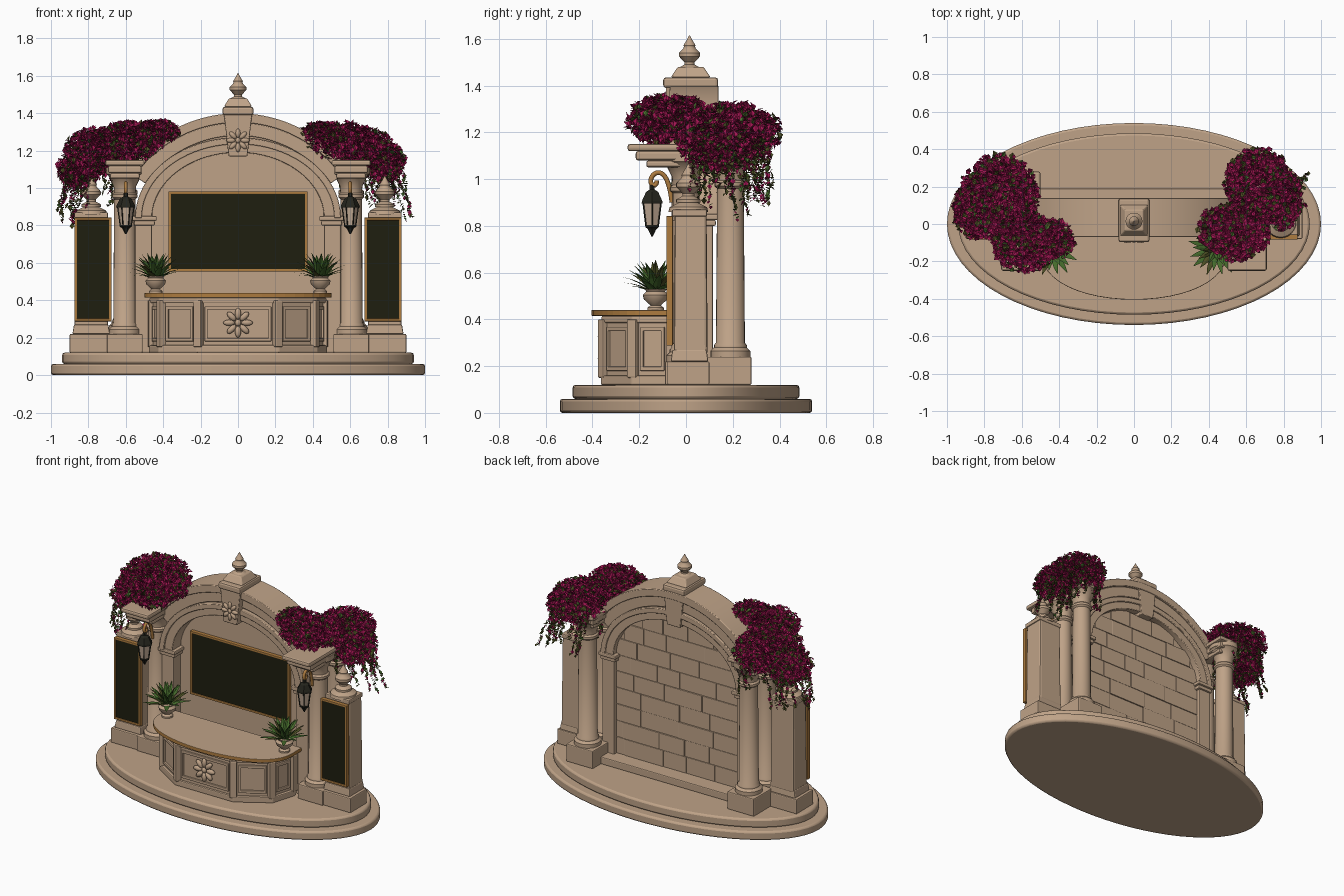
import bpy, bmesh, math, random
from mathutils import Vector, Matrix
random.seed(4)
if "Cube" in bpy.data.objects:
    bpy.data.objects.remove(bpy.data.objects["Cube"])

def material(name, *rgb):
    m = bpy.data.materials.new(name)
    m.use_nodes = True
    m.diffuse_color = (*rgb, 1)
    m.node_tree.nodes["Principled BSDF"].inputs["Base Color"].default_value = (*rgb, 1)
    return m

STONE = material("warm stone", .52, .365, .245)
GOLD = material("old gold", .42, .2, .05)
SCREEN = material("dark screen", .013, .013, .005)
PINK = material("magenta petals", .36, .008, .085)
OLIVE = material("olive vine", .075, .08, .018)
LEAF = material("leaf green", .06, .15, .025)
IRON = material("dark iron", .018, .018, .012)
GLASS = material("lantern glass", .56, .42, .31)

def finish(name, bm, mats, bevel=0, smooth=False):
    bmesh.ops.recalc_face_normals(bm, faces=bm.faces)
    me = bpy.data.meshes.new(name)
    bm.to_mesh(me)
    bm.free()
    for m in mats if isinstance(mats, (list, tuple)) else [mats]:
        me.materials.append(m)
    ob = bpy.data.objects.new(name, me)
    bpy.context.collection.objects.link(ob)
    if bevel:
        mod = ob.modifiers.new("Bevel", "BEVEL")
        mod.width, mod.segments, mod.limit_method = bevel, 2, "ANGLE"
    if smooth:
        bpy.ops.object.select_all(action="DESELECT")
        ob.select_set(True)
        bpy.context.view_layer.objects.active = ob
        bpy.ops.object.shade_smooth_by_angle(angle=math.radians(40))
    return ob

def box(name, x, y, z, size, mat=STONE, bevel=.006, taper=1, turn=0):
    """Box from its centre in x and y, its bottom z and its size."""
    bm = bmesh.new()
    bmesh.ops.create_cube(bm, size=1)
    for v in bm.verts:
        k = taper if v.co.z > 0 else 1
        v.co = Vector((v.co.x * size[0] * k, v.co.y * size[1] * k, (v.co.z + .5) * size[2]))
    bm.transform(Matrix.Translation((x, y, z)) @ Matrix.Rotation(turn, 4, "Z"))
    return finish(name, bm, mat, bevel)

def lathe(name, x, y, z, profile, mat=STONE, sides=24):
    """Turned part from (radius, height) pairs."""
    bm = bmesh.new()
    rings = [[bm.verts.new((x + r * math.cos(math.tau * i / sides), y + r * math.sin(math.tau * i / sides), z + h))
              for i in range(sides)] for r, h in profile]
    for a, b in zip(rings, rings[1:]):
        for i in range(sides):
            bm.faces.new((a[i], a[i - 1], b[i - 1], b[i]))
    bm.faces.new(rings[0])
    bm.faces.new(rings[-1])
    return finish(name, bm, mat, smooth=sides > 8)

def slab(name, points, z0, z1, mats=STONE, bevel=.006, smooth=False):
    """Outline in plan, raised from z0 to z1; the sides take the last material."""
    bm = bmesh.new()
    face = bm.faces.new([bm.verts.new((x, y, z0)) for x, y in points])
    up = bmesh.ops.extrude_face_region(bm, geom=[face])["geom"]
    bmesh.ops.translate(bm, vec=(0, 0, z1 - z0), verts=[g for g in up if isinstance(g, bmesh.types.BMVert)])
    bm.normal_update()
    if isinstance(mats, list):
        for f in bm.faces:
            f.material_index = int(abs(f.normal.z) < .5)
    return finish(name, bm, mats, bevel, smooth)

def band(name, outer, inner, y0, y1, mat=STONE):
    """Solid strip between two matching lines of (x, z) points."""
    bm = bmesh.new()
    rows = [[bm.verts.new(c) for c in ((a[0], y0, a[1]), (b[0], y0, b[1]), (b[0], y1, b[1]), (a[0], y1, a[1]))]
            for a, b in zip(outer, inner)]
    for p, q in zip(rows, rows[1:]):
        for i in range(4):
            bm.faces.new((p[i - 1], p[i], q[i], q[i - 1]))
    bm.faces.new(rows[0])
    bm.faces.new(rows[-1])
    return finish(name, bm, mat, .004, True)

def arc(a, b, cz, spread, n=40):
    angles = [spread * (2 * i / n - 1) for i in range(n + 1)]
    return [(a * math.sin(t), cz + b * math.cos(t)) for t in angles]

def ellipse(a, b, n=64):
    return [(a * math.cos(math.tau * i / n), b * math.sin(math.tau * i / n)) for i in range(n)]

def rosette(name, y, z, r):
    bm = bmesh.new()
    for i in range(9):
        t = math.tau * i / 8
        k = 0 if i == 8 else .62 * r
        m = (Matrix.Translation((k * math.sin(t), y, z + k * math.cos(t))) @ Matrix.Rotation(t, 4, "Y")
             @ Matrix.Diagonal((r * .22, r * .2, r * (.25 if i == 8 else .4), 1)))
        bmesh.ops.create_uvsphere(bm, u_segments=10, v_segments=6, radius=1, matrix=m)
    finish(name, bm, STONE, smooth=True)

def framed_screen(name, x, y, z, w, h):
    box(name, x, y, z, (w, .016, h), SCREEN, 0)
    for s in (-1, 1):
        box(name + "_frame_side", x + s * w / 2, y, z, (.014, .028, h), GOLD, .003)
        box(name + "_frame_rail", x, y, z + h * (s + 1) / 2 - .007, (w + .014, .028, .014), GOLD, .003)

# Stepped oval base
slab("base_step_lower", ellipse(1, .54), 0, .06, bevel=.012, smooth=True)
slab("base_step_upper", ellipse(.94, .485), .06, .12, bevel=.012, smooth=True)
box("wall_plinth", 0, .09, .12, (1.1, .2, .05))

# Arched wall, mouldings and rear masonry
opening = arc(.46, .35, .84, math.pi / 2)
band("spandrel", [(x, .67 + math.sqrt(.5 - x * x)) for x, z in opening], opening, -.03, .11)
band("back_wall", opening, [(x, .12) for x, z in opening], .04, .08)
band("inner_archivolt", arc(.54, .42, .84, math.pi / 2), opening, -.05, .125)
band("inner_archivolt_rim", arc(.55, .43, .84, math.pi / 2), arc(.515, .395, .84, math.pi / 2), -.062, .135)
band("cornice_lower", arc(.68, .68, .67, .95), arc(.61, .61, .67, .95), -.045, .125)
band("cornice_upper", arc(.73, .73, .67, .9), arc(.68, .68, .67, .9), -.07, .14)
for row in range(9):
    z = .17 + row * .112
    half = .47 * math.sqrt(max(.05, 1 - max(0, (z + .07 - .84) / .36) ** 2))
    x = -half
    while x < half - .02:
        w = min(random.uniform(.16, .3), half - x)
        box("rear_block", x + w / 2, .08, z, (w - .002, random.uniform(.012, .024), .11), STONE, .002)
        x += w
framed_screen("main_screen", 0, .03, .56, .73, .415)

# Keystone with crowning finial
band("keystone", [(-.078, 1.42), (.078, 1.42)], [(-.05, 1.17), (.05, 1.17)], -.085, .135)
box("keystone_cap", 0, .02, 1.39, (.165, .235, .045), bevel=.012)
box("keystone_top", 0, .02, 1.435, (.15, .17, .045), taper=.65)
rosette("keystone_rosette", -.088, 1.255, .062)
FINIAL = [(.045, 0), (.045, .012), (.022, .025), (.022, .035), (.045, .06), (.045, .075), (.026, .095),
          (.024, .102), (.026, .107), (.012, .13), (.002, .15)]
lathe("crown_finial", 0, .015, 1.465, FINIAL)

# Columns, side pedestals and lanterns, both sides
COLUMN = [(.085, 0), (.085, .025), (.07, .04), (.07, .05), (.062, .06), (.057, .72), (.068, .73), (.068, .745),
          (.058, .755), (.06, .79), (.09, .85), (.1, .855), (.1, .89)]
for s in (-1, 1):
    x = s * .605
    box("arch_pier", s * .505, .04, .12, (.09, .15, .72))
    box("pier_impost_lower", s * .5, .04, .8, (.11, .175, .025))
    box("pier_impost", s * .5, .04, .825, (.13, .195, .025))
    box("front_column_base", x, -.005, .12, (.19, .17, .1))
    lathe("front_column", x, 0, .22, COLUMN)
    box("rear_column_base", x, .18, .12, (.2, .2, .12))
    lathe("rear_column", x, .19, .24, COLUMN)
    for i, (z, h, w, front) in enumerate([(1.05, .03, .16, -.17), (1.08, .04, .18, -.215), (1.12, .03, .21, -.25)]):
        back = .24 + i * .02
        box("entablature", x, (front + back) / 2, z, (w, back - front, h), bevel=.01)
    # Side pedestal with its panel
    x = s * .785
    box("pedestal_base", x, .01, .12, (.23, .18, .1))
    box("pedestal_foot", x, .015, .22, (.2, .16, .05), taper=.92)
    box("pedestal_shaft", x, .02, .25, (.18, .145, .6), taper=.94, bevel=.012)
    box("pedestal_cap", x, .015, .84, (.18, .15, .03))
    lathe("pedestal_finial_foot", x, .01, .86, [(.085, 0), (.08, .02), (.04, .04), (.036, .05)])
    lathe("pedestal_finial", x, .01, .9, [(r * 1.15, h * 1.1) for r, h in FINIAL])
    framed_screen("side_panel", s * .775, -.07, .295, .185, .54)
    box("panel_backing", s * .775, -.055, .295, (.17, .03, .53))
    # Lantern on a scroll bracket
    x = s * .6
    lathe("lantern_glass", x, -.145, .8, [(.028, 0), (.042, .1)], GLASS, 6)
    lathe("lantern_roof", x, -.145, .895, [(.052, 0), (.05, .012), (.03, .05), (.013, .06), (.013, .075), (.003, .09)], IRON, 6)
    lathe("lantern_foot", x, -.145, .755, [(.004, 0), (.012, .015), (.02, .03), (.033, .04), (.033, .048)], IRON, 6)
    for i in range(6):
        t = math.tau * i / 6
        bar = bmesh.new()
        ends = [Vector((x + r * math.cos(t), -.145 + r * math.sin(t), z)) for r, z in ((.03, .8), (.044, .9))]
        d = ends[1] - ends[0]
        bmesh.ops.create_cone(bar, cap_ends=True, segments=5, radius1=.0035, radius2=.0035, depth=d.length,
                              matrix=Matrix.Translation((ends[0] + ends[1]) / 2) @ d.to_track_quat("Z", "Y").to_matrix().to_4x4())
        finish("lantern_bar", bar, IRON)
    cu = bpy.data.curves.new("lantern_bracket", "CURVE")
    cu.dimensions, cu.bevel_depth, cu.bevel_resolution = "3D", .01, 2
    sp = cu.splines.new("NURBS")
    path = [(-.06, .9), (-.07, .98), (-.1, 1.04), (-.15, 1.02), (-.155, .97), (-.125, .97), (-.125, .995)]
    sp.points.add(len(path) - 1)
    for p, (y, z) in zip(sp.points, path):
        p.co = (x, y, z, 1)
    sp.use_endpoint_u = True
    cu.materials.append(GOLD)
    bpy.context.collection.objects.link(bpy.data.objects.new("lantern_bracket", cu))

# Bowed counter with panelled bays
corners = [(-.46, -.06), (-.41, -.225), (-.21, -.35), (.21, -.35), (.41, -.225), (.46, -.06)]
slab("counter_body", corners, .12, .42)
slab("counter_plinth", [(x * 1.04, y * 1.04) for x, y in corners], .12, .16)
slab("counter_frieze", [(x * 1.03, y * 1.03) for x, y in corners], .385, .415)
top = [(.5 * math.cos(t), -.12 - .285 * math.sin(t) ** .8) for t in [math.pi * i / 24 for i in range(24)]] + [(-.5, -.12)]
slab("counter_top", [(.5, -.03)] + top + [(-.5, -.03)], .415, .44, [STONE, GOLD], .004)
for a, b in zip(corners, corners[1:]):
    a, b = Vector(a), Vector(b)
    mid, d = (a + b) / 2, b - a
    turn, w = math.atan2(d.y, d.x), d.length - .08
    for z in (.18, .35):
        box("bay_rail", mid.x, mid.y, z, (w, .022, .018), turn=turn, bevel=.004)
    for k in (-.5, .5):
        p = mid + d.normalized() * w * k
        box("bay_stile", p.x, p.y, .18, (.016, .022, .188), turn=turn, bevel=.004)
for x, y in corners:
    box("counter_post", x, y, .15, (.045, .04, .25), turn=math.atan2(x, -y))
rosette("counter_rosette", -.362, .28, .078)

# Potted plants with arching blades
for s in (-1, 1):
    lathe("plant_pot", s * .44, -.13, .44, [(.035, 0), (.035, .01), (.022, .02), (.05, .045), (.055, .065), (.04, .08), (.048, .09)])
    bm = bmesh.new()
    for i in range(34):
        t, lean = i * 2.4, .15 + 1.15 * i / 34
        out, side = Vector((math.cos(t), math.sin(t), 0)), Vector((-math.sin(t), math.cos(t), 0))
        p, rows = Vector((s * .44, -.13, .515)) + out * .01, []
        for k, w in enumerate((.012, .018, .016, .011, .001)):
            rows.append([bm.verts.new(p + side * w), bm.verts.new(p - out * w * .5), bm.verts.new(p - side * w)])
            p = p + (out * math.sin(lean) + Vector((0, 0, math.cos(lean)))) * .037
            lean += .12
        for a, b in zip(rows, rows[1:]):
            for j in (0, 1):
                bm.faces.new((a[j], a[j + 1], b[j + 1], b[j])).material_index = int(i % 4 == 0)
    finish("plant_blades", bm, [LEAF, OLIVE])

# Flowering vines: folded petals scattered through mounds and hanging strands
def petal(bm, p, size, index):
    q = Matrix.Rotation(random.uniform(0, math.tau), 3, "Z") @ Matrix.Rotation(random.uniform(-1.4, 1.4), 3, "X")
    v = [bm.verts.new(p + q @ Vector(c) * size) for c in ((0, -.5, 0), (.42, 0, .18), (0, .6, 0), (-.42, 0, .18))]
    for tri in ((0, 1, 2), (0, 2, 3)):
        bm.faces.new([v[i] for i in tri]).material_index = index

MOUNDS = {-1: [(.58, -.1, 1.25, .17, .15, .1), (.72, .14, 1.2, .2, .22, .12), (.44, -.08, 1.3, .12, .1, .06),
               (.85, .08, 1.1, .11, .15, .1)],
          1: [(.55, -.04, 1.25, .17, .15, .1), (.66, .2, 1.2, .17, .2, .12), (.44, -.02, 1.29, .11, .1, .06),
              (.79, .14, 1.14, .1, .16, .1)]}
for s, mounds in MOUNDS.items():
    bm = bmesh.new()
    for mx, my, mz, rx, ry, rz in mounds:
        for i in range(int(70000 * rx * ry) + 350):
            d = Vector([random.gauss(0, 1) for k in range(3)]).normalized() * random.uniform(.45, 1.08)
            p = Vector((s * mx + d.x * rx, my + d.y * ry, mz + d.z * rz))
            petal(bm, p, random.uniform(.022, .038), random.choices((0, 1, 2), (80, 15, 5))[0])
    for i in range(42):
        mx, my, mz, rx, ry, rz = random.choice((mounds[1], mounds[1], mounds[3]))
        t = random.uniform(0, math.tau)
        p = Vector((s * mx + rx * .8 * math.cos(t), my + ry * .8 * math.sin(t), mz - .03))
        for k in range(random.randint(8, 26)):
            p += Vector((random.uniform(-.008, .008) + s * .002, random.uniform(-.006, .008), -.011))
            petal(bm, p, random.uniform(.018, .032), random.choices((0, 1, 2), (30, 58, 12))[0])
    finish("flowering_vine", bm, [PINK, OLIVE, LEAF])
